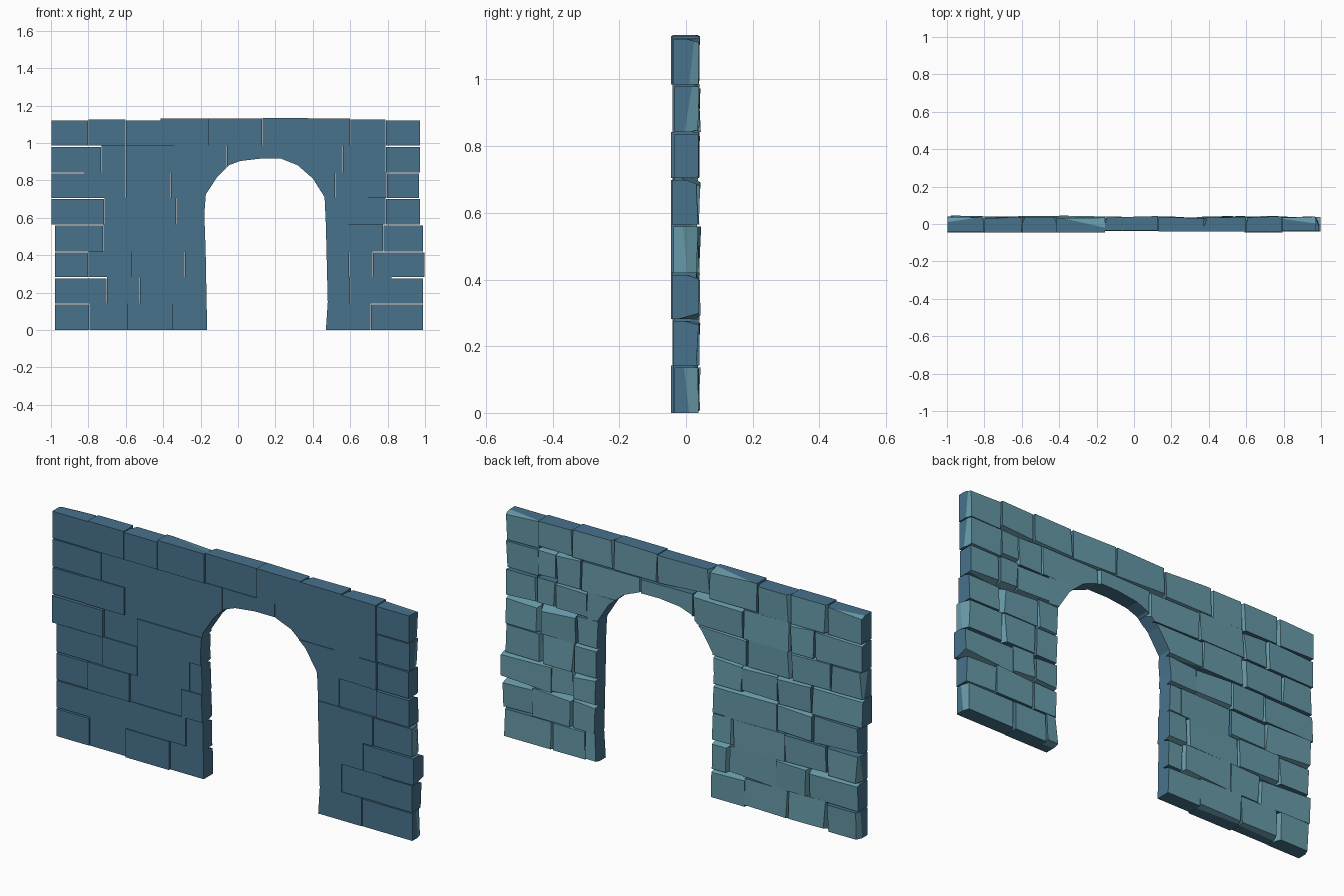
import bpy, bmesh, random
from mathutils import Vector

if "Cube" in bpy.data.objects:
    bpy.data.objects.remove(bpy.data.objects["Cube"])

random.seed(7)


def material(name, rgb):
    m = bpy.data.materials.new(name)
    m.diffuse_color = (*[(c / 255) ** 2.2 for c in rgb], 1)
    m.use_nodes = True
    m.node_tree.nodes["Principled BSDF"].inputs["Base Color"].default_value = m.diffuse_color
    return m


slate = material("slate blue", (73, 114, 139))
teal = material("grey teal", (102, 152, 166))

# Course heights and the joints in each course, left and right of the doorway
levels = [0, .142, .282, .42, .565, .705, .842, .985, 1.125]
courses = [
    [[-.98, -.795, -.59, -.35, -.12], [.44, .53, .71, .99]],
    [[-.98, -.70, -.525, -.26, -.12], [.44, .60, .82, .99]],
    [[-.98, -.80, -.57, -.285, -.12], [.44, .595, .72, 1.0]],
    [[-.98, -.72, -.53, -.24, -.12], [.44, .59, .775, .99]],
    [[-1.0, -.715, -.53, -.33, -.12], [.42, .585, .79, .975]],
    [[-1.0, -.82, -.60, -.36, -.05], [.34, .52, .695, .795, .97]],
    [[-1.0, -.73, -.60, -.34, -.06, .23, .56, .695, .79, .975]],
    [[-1.0, -.80, -.60, -.415, -.155, .13, .375, .60, .79, .975]],
]
top_offsets = [-.006, 0, -.004, .006, .006, .009, .006, 0, -.004]

# Arched doorway outline (x, z)
arch = [(-.165, -.1), (-.165, 0), (-.173, .42), (-.18, .62), (-.172, .725),
        (-.11, .82), (-.05, .88), (.01, .903), (.12, .916), (.23, .916),
        (.32, .88), (.40, .81), (.463, .71), (.47, .56), (.48, .15),
        (.47, 0), (.47, -.1)]


def new_object(name, bm):
    bmesh.ops.recalc_face_normals(bm, faces=bm.faces[:])
    me = bpy.data.meshes.new(name)
    bm.to_mesh(me)
    bm.free()
    ob = bpy.data.objects.new(name, me)
    bpy.context.collection.objects.link(ob)
    return ob


def slice_off(bm, co, no):
    geom = bm.verts[:] + bm.edges[:] + bm.faces[:]
    cut = bmesh.ops.bisect_plane(bm, geom=geom, plane_co=co, plane_no=Vector(no).normalized(),
                                 clear_outer=True)["geom_cut"]
    edges = [e for e in cut if isinstance(e, bmesh.types.BMEdge)]
    if len(edges) > 2:
        bmesh.ops.contextual_create(bm, geom=edges)


# Doorway cutter
bm = bmesh.new()
face = bm.faces.new([bm.verts.new((x, -.2, z)) for x, z in arch])
ext = bmesh.ops.extrude_face_region(bm, geom=[face])["geom"]
bmesh.ops.translate(bm, vec=(0, .4, 0), verts=[v for v in ext if isinstance(v, bmesh.types.BMVert)])
cutter = new_object("doorway_cutter", bm)
cutter.hide_render = True


def stone(name, x0, x1, z0, z1):
    """Hewn block: flat front, sloping back, chipped rear edges."""
    cx, cz = (x0 + x1) / 2, (z0 + z1) / 2
    front = random.choice([-.045, -.041, -.038, -.035])
    bm = bmesh.new()
    bmesh.ops.create_cube(bm, size=1)
    for v in bm.verts:
        v.co = (cx + v.co.x * (x1 - x0), front if v.co.y < 0 else .07, cz + v.co.z * (z1 - z0))
    r = random.uniform
    slice_off(bm, (cx, r(.034, .04), cz), (r(-.035, .035), 1, r(-.06, .06)))
    for sx, sz in random.sample([(-1, 0), (1, 0), (0, -1), (0, 1)], 2):
        co = (x1 if sx > 0 else x0 if sx < 0 else cx, r(-.005, .025),
              z1 if sz > 0 else z0 if sz < 0 else cz)
        slope, skew = r(.25, .45), r(-.07, .07)
        slice_off(bm, co, (sx or skew, slope, sz or skew))
    return new_object(name, bm)


stones = []
for row, runs in enumerate(courses):
    for joints in runs:
        for i, (x0, x1) in enumerate(zip(joints, joints[1:])):
            end = x0 < -.97 or x1 > .96          # end stones have open joints
            z0, z1 = levels[row], levels[row + 1]
            if row == 7:
                z1 += top_offsets[i]
            elif end:
                z1 -= .006
            gap = .002 if end else .0005
            side = "left" if x1 < .15 else "right"
            ob = stone(f"stone_course_{row + 1}_{side}_{i + 1}", x0 + gap, x1 - gap, z0, z1)
            stones.append(ob)
            # Trim stones that reach into the doorway
            if x1 > -.2 and x0 < .5 and row < 7:
                mod = ob.modifiers.new("doorway", 'BOOLEAN')
                mod.object, mod.operation, mod.solver = cutter, 'DIFFERENCE', 'EXACT'

# Bake the trims, then colour rear faces teal and the rest slate
bpy.context.view_layer.update()
graph = bpy.context.evaluated_depsgraph_get()
for ob in stones:
    if ob.modifiers:
        me = bpy.data.meshes.new_from_object(ob.evaluated_get(graph))
        ob.modifiers.clear()
        ob.data = me
    ob.data.materials.clear()
    ob.data.materials.append(slate)
    ob.data.materials.append(teal)
    pale_end = ob.name.startswith("stone_course_4_right_3")
    for p in ob.data.polygons:
        p.use_smooth = False
        p.material_index = int(p.normal.y > .2 or (pale_end and p.normal.x > .5))
bpy.data.objects.remove(cutter)
